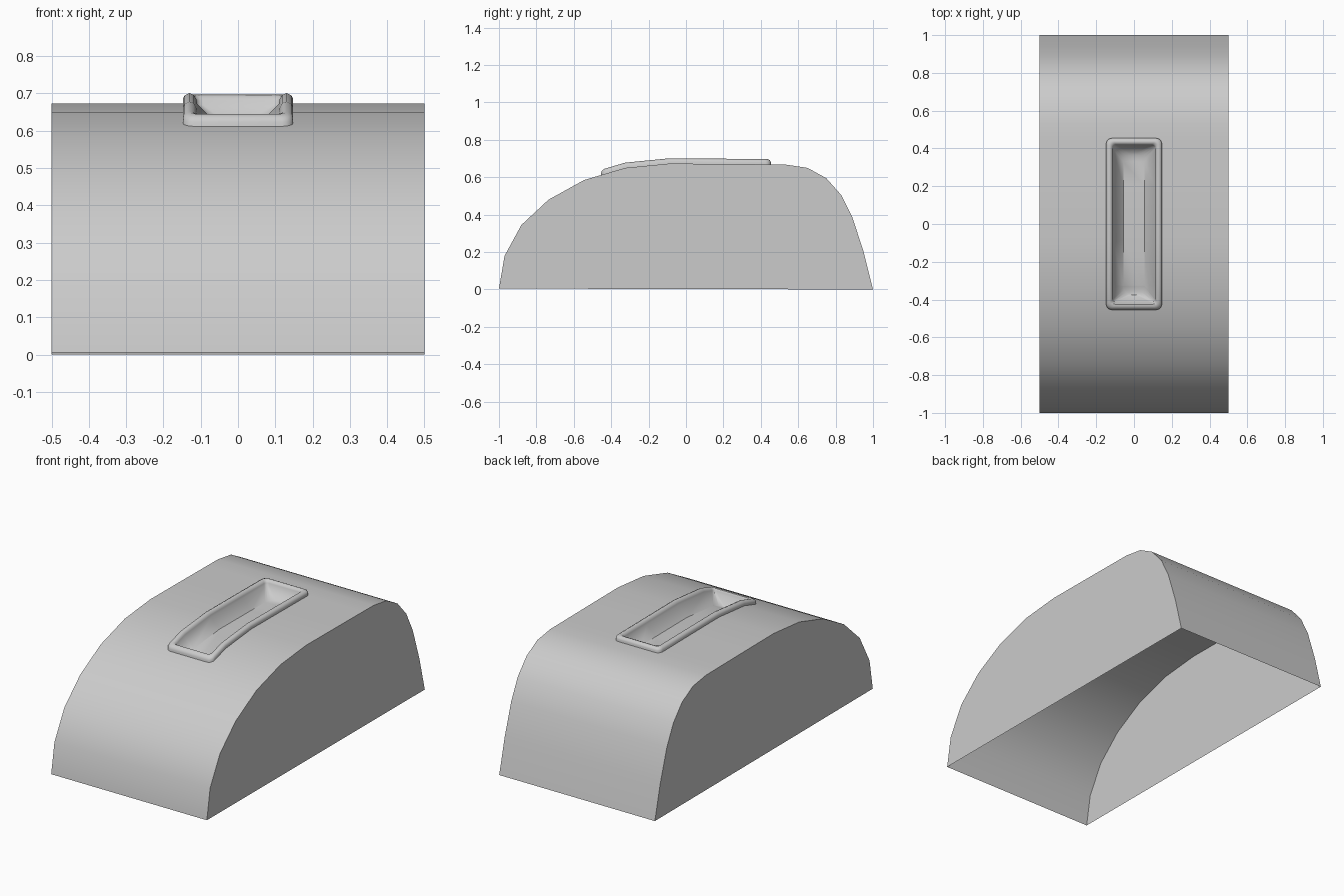
import bpy, bmesh
from math import radians, sin, cos, pi

if "Cube" in bpy.data.objects:
    bpy.data.objects.remove(bpy.data.objects["Cube"])

# side profile (y, z)
P = [(-1, .005), (-.97, .18), (-.88, .345), (-.735, .48), (-.545, .585), (-.325, .65),
     (-.09, .673), (.2, .671), (.53, .668), (.65, .65), (.75, .595), (.83, .505),
     (.89, .385), (.95, .2), (1, 0)]


def surf(y):
    for (a, za), (b, zb) in zip(P, P[1:]):
        if y <= b:
            return za + (zb - za) * (y - a) / (b - a)
    return 0


def finish(name, bm, angle):
    bmesh.ops.remove_doubles(bm, verts=bm.verts, dist=1e-5)
    bmesh.ops.recalc_face_normals(bm, faces=bm.faces)
    me = bpy.data.meshes.new(name)
    bm.to_mesh(me)
    bm.free()
    ob = bpy.data.objects.new(name, me)
    bpy.context.collection.objects.link(ob)
    bpy.ops.object.select_all(action='DESELECT')
    ob.select_set(True)
    bpy.context.view_layer.objects.active = ob
    bpy.ops.object.shade_smooth_by_angle(angle=radians(angle))


# open-bottomed shell with a slot under the rim
HX, HY = .125, .43
ys = sorted([p[0] for p in P] + [-HY, HY])
xs = [-.5, -HX, HX, .5]
bm = bmesh.new()
grid = [[bm.verts.new((x, y, surf(y))) for x in xs] for y in ys]
for j in range(len(ys) - 1):
    for i in range(3):
        if i == 1 and -HY <= ys[j] < HY:
            continue
        bm.faces.new((grid[j][i], grid[j][i + 1], grid[j + 1][i + 1], grid[j + 1][i]))
for i in (0, 3):
    bm.faces.new([row[i] for row in grid])
finish("shell", bm, 40)


def half_loop(hx, hy, r):
    """Right half of a rounded rectangle, front to back."""
    arc = [(hx - r + r * sin(a), -hy + r - r * cos(a)) for a in [k * pi / 8 for k in range(5)]]
    side = [(hx, y) for y in (-.325, -.09, .2)]
    return arc + side + [(x, -y) for x, y in reversed(arc)]


# rounded rim and sunken tray: half width, half length, corner radius, height over shell
rings = [(.148, .454, .03, -.01), (.148, .454, .03, .012), (.143, .449, .028, .022),
         (.131, .437, .024, .028), (.119, .425, .02, .024), (.112, .418, .018, .012),
         (.110, .416, .018, 0), (.056, .375, .045, -.055)]
bm = bmesh.new()
loops = []
for hx, hy, r, h in rings:
    half = half_loop(hx, hy, r)
    pts = half + [(-x, y) for x, y in reversed(half)]
    loops.append([bm.verts.new((x, y, surf(y) + h)) for x, y in pts])
n = len(loops[0])
for a, b in zip(loops, loops[1:]):
    for i in range(n):
        k = (i + 1) % n
        bm.faces.new((a[i], a[k], b[k], b[i]))
floor = loops[-1]
for i in range(n // 2 - 1):
    bm.faces.new((floor[i], floor[i + 1], floor[n - 2 - i], floor[n - 1 - i]))
finish("handle_recess", bm, 45)
